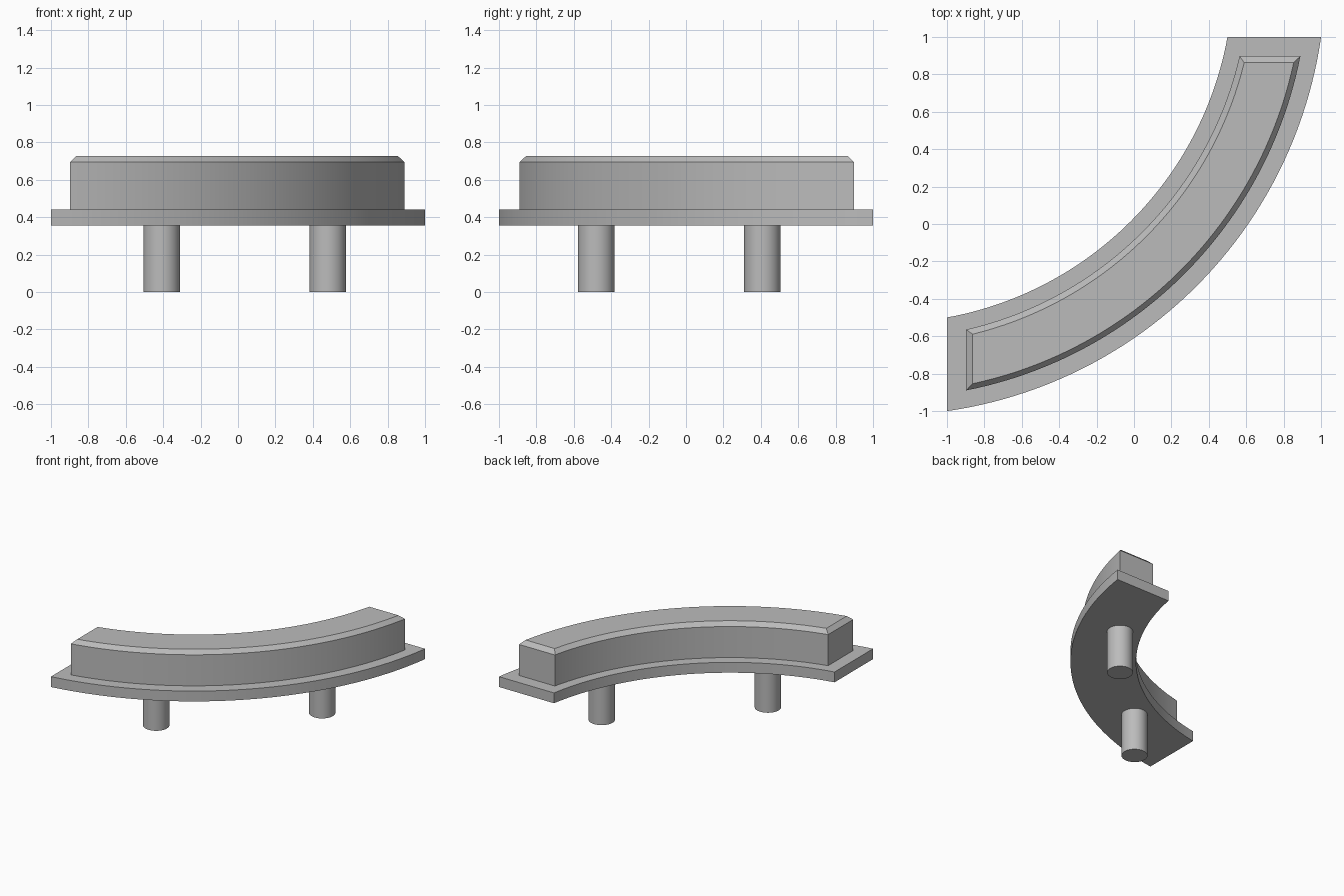
import bpy, bmesh, math

if "Cube" in bpy.data.objects:
    bpy.data.objects.remove(bpy.data.objects["Cube"])

C = 1.334        # arc centre lies at (-C, C)
SEGMENTS = 48

grey = bpy.data.materials.new("plain grey")
grey.use_nodes = True
colour = (0.5, 0.5, 0.5, 1)
grey.diffuse_color = colour
grey.node_tree.nodes["Principled BSDF"].inputs["Base Color"].default_value = colour


def finish(obj):
    obj.data.materials.clear()
    obj.data.materials.append(grey)
    bpy.ops.object.select_all(action="DESELECT")
    obj.select_set(True)
    bpy.context.view_layer.objects.active = obj
    bpy.ops.object.shade_smooth_by_angle(angle=math.radians(30))


def arc_point(radius, end, t):
    """Point on an arc that is cut square at x = -end and y = end."""
    start = -math.acos((C - end) / radius)
    stop = math.asin((end - C) / radius)
    a = start + (stop - start) * t
    return -C + radius * math.cos(a), C + radius * math.sin(a)


def curved_block(name, levels):
    """Loft a curved bar through levels of (z, inner radius, outer radius, end)."""
    bm = bmesh.new()
    rows = []
    for i in range(SEGMENTS + 1):
        t = i / SEGMENTS
        outer = [bm.verts.new((*arc_point(r_out, end, t), z)) for z, r_in, r_out, end in levels]
        inner = [bm.verts.new((*arc_point(r_in, end, t), z)) for z, r_in, r_out, end in levels]
        rows.append(outer + inner[::-1])
    n = len(rows[0])
    for a, b in zip(rows, rows[1:]):
        for j in range(n):
            k = (j + 1) % n
            bm.faces.new((a[j], b[j], b[k], a[k]))
    # End walls, one quad per level step
    for row in (rows[0], rows[-1]):
        for j in range(len(levels) - 1):
            bm.faces.new((row[j], row[j + 1], row[n - 2 - j], row[n - 1 - j]))
    bmesh.ops.recalc_face_normals(bm, faces=bm.faces)
    mesh = bpy.data.meshes.new(name)
    bm.to_mesh(mesh)
    bm.free()
    obj = bpy.data.objects.new(name, mesh)
    bpy.context.collection.objects.link(obj)
    finish(obj)


# Flange plate and the raised bar with its chamfered top
curved_block("base_plate", [(0.355, 1.864, 2.358, 1.0), (0.44, 1.864, 2.358, 1.0)])
curved_block("raised_bar", [(0.44, 1.948, 2.266, 0.897),
                            (0.695, 1.948, 2.266, 0.897),
                            (0.728, 1.98, 2.238, 0.863)])

# Two round pegs, mirrored across the diagonal
for name, x, y in (("left_peg", 0.48, 0.408), ("right_peg", -0.408, -0.48)):
    bpy.ops.mesh.primitive_cylinder_add(vertices=48, radius=0.098, depth=0.36,
                                        location=(x, y, 0.18))
    peg = bpy.context.object
    peg.name = name
    finish(peg)
